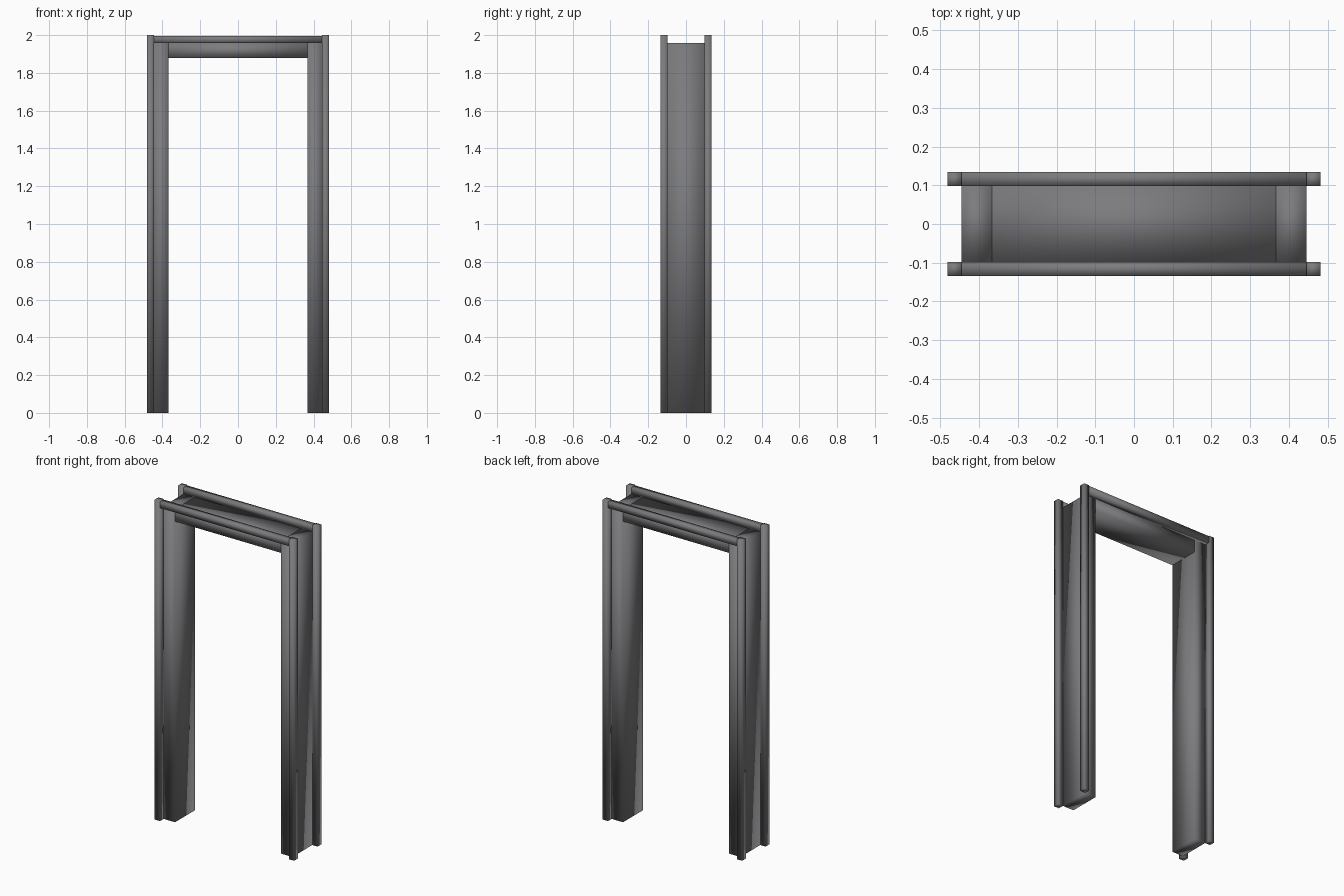
import bpy
import bmesh
from mathutils import Matrix, Vector

cube = bpy.data.objects.get("Cube")
if cube:
    bpy.data.objects.remove(cube, do_unlink=True)

GREY = (0.2, 0.2, 0.21, 1.0)
mat = bpy.data.materials.new("dark grey metal")
mat.use_nodes = True
mat.diffuse_color = GREY
mat.node_tree.nodes["Principled BSDF"].inputs["Base Color"].default_value = GREY

# Main dimensions
HEIGHT = 2.0
FRAME_TOP = 1.957
OPENING_X, OPENING_TOP = 0.367, 1.88
FRAME_X, FRAME_Y = 0.445, 0.098
TRIM_X, TRIM_Y = 0.482, 0.134


def box(name, low, high):
    """Soft-shaded box between two opposite corners."""
    low, high = Vector(low), Vector(high)
    bm = bmesh.new()
    bmesh.ops.create_cube(bm, size=1, matrix=Matrix.Translation((low + high) / 2)
                          @ Matrix.Diagonal((high - low).to_4d()))
    for face in bm.faces:
        face.smooth = True
    mesh = bpy.data.meshes.new(name)
    bm.to_mesh(mesh)
    bm.free()
    mesh.materials.append(mat)
    obj = bpy.data.objects.new(name, mesh)
    bpy.context.collection.objects.link(obj)
    return obj


def span(side, inner, outer):
    return sorted((side * inner, side * outer))


# Header across the opening
box("header", (-OPENING_X, -FRAME_Y, OPENING_TOP), (OPENING_X, FRAME_Y, FRAME_TOP))

for sx, x_name in ((-1, "right"), (1, "left")):
    # Jamb on each side of the opening
    x0, x1 = span(sx, OPENING_X, FRAME_X)
    box(f"{x_name}_jamb", (x0, -FRAME_Y, 0), (x1, FRAME_Y, FRAME_TOP))

    # Upright trim posts at the outer corners
    for sy, y_name in ((-1, "front"), (1, "back")):
        x0, x1 = span(sx, FRAME_X, TRIM_X)
        y0, y1 = span(sy, FRAME_Y, TRIM_Y)
        box(f"{y_name}_{x_name}_trim_post", (x0, y0, 0), (x1, y1, HEIGHT))

# Horizontal trim rails between the posts
for sy, y_name in ((-1, "front"), (1, "back")):
    y0, y1 = span(sy, FRAME_Y, TRIM_Y)
    box(f"{y_name}_trim_rail", (-FRAME_X, y0, FRAME_TOP), (FRAME_X, y1, 1.996))
